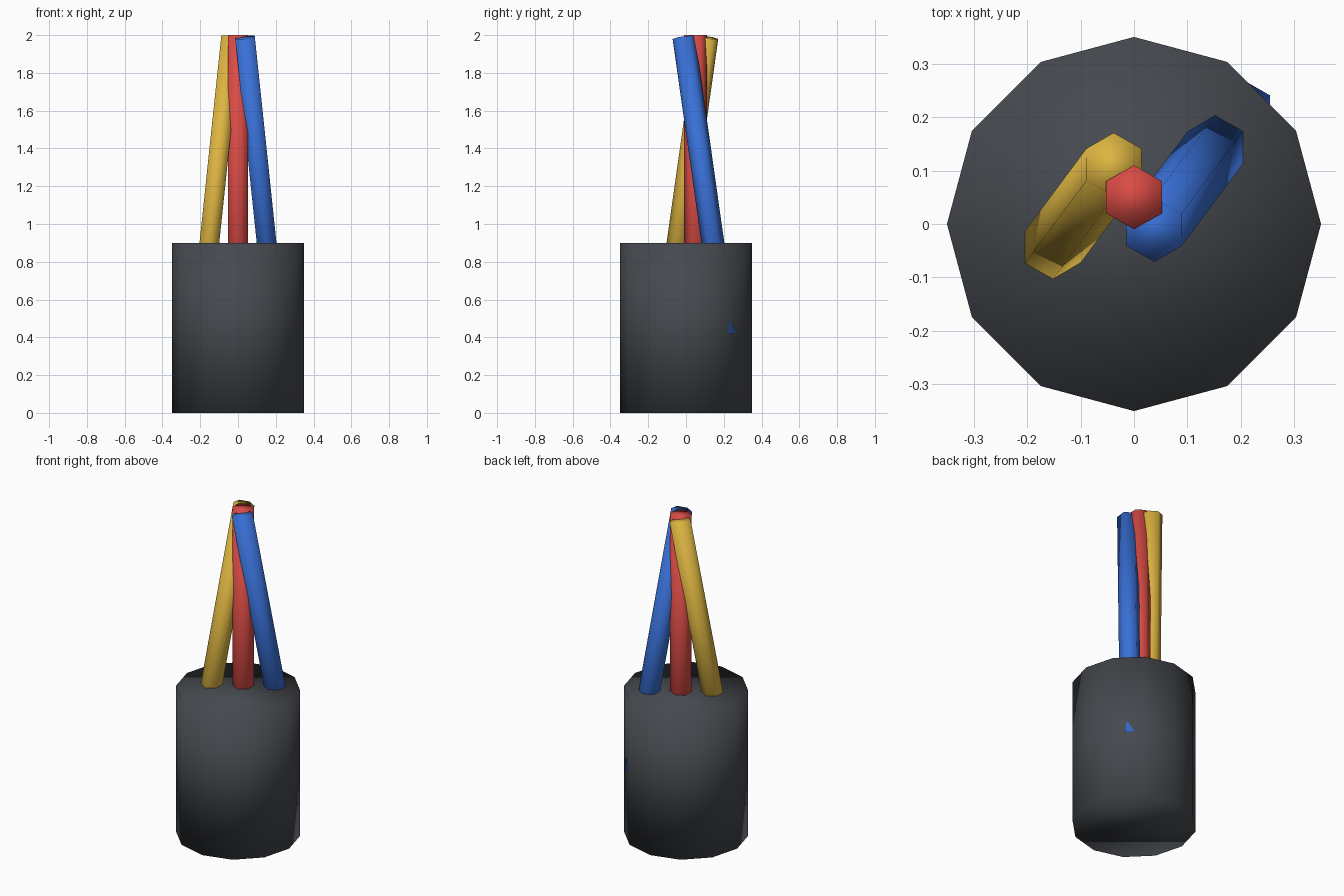
import bpy
from math import radians

cube = bpy.data.objects.get("Cube")
if cube:
    bpy.data.objects.remove(cube, do_unlink=True)


def make_material(name, rgb):
    mat = bpy.data.materials.new(name)
    mat.use_nodes = True
    color = (*rgb, 1.0)
    mat.diffuse_color = color
    mat.node_tree.nodes["Principled BSDF"].inputs["Base Color"].default_value = color
    return mat


def rod(name, sides, radius, length, center, tilt, mat):
    """Capped prism, smooth shaded over its whole surface."""
    bpy.ops.mesh.primitive_cylinder_add(
        vertices=sides, radius=radius, depth=length, location=center,
        rotation=(radians(tilt[0]), radians(tilt[1]), 0))
    obj = bpy.context.object
    obj.name = name
    obj.data.materials.append(mat)
    bpy.ops.object.shade_smooth()
    return obj


charcoal = make_material("charcoal", (0.06, 0.066, 0.076))
red = make_material("red", (0.70, 0.07, 0.06))
blue = make_material("blue", (0.04, 0.16, 0.67))
yellow = make_material("yellow", (0.72, 0.46, 0.053))

# Solid twelve-sided cup
rod("cup", 12, 0.35, 0.9, (0, 0, 0.45), (0, 0), charcoal)

# Three hexagonal pencils: one upright, two leaning in opposite directions
for name, x, y, tilt, mat in (
        ("red_pencil", 0, 0.05, (0, 0), red),
        ("blue_pencil", 0.12, 0.10, (8, -6), blue),
        ("yellow_pencil", -0.12, 0, (-8, 6), yellow)):
    rod(name, 6, 0.06, 1.6, (x, y, 1.2), tilt, mat)
